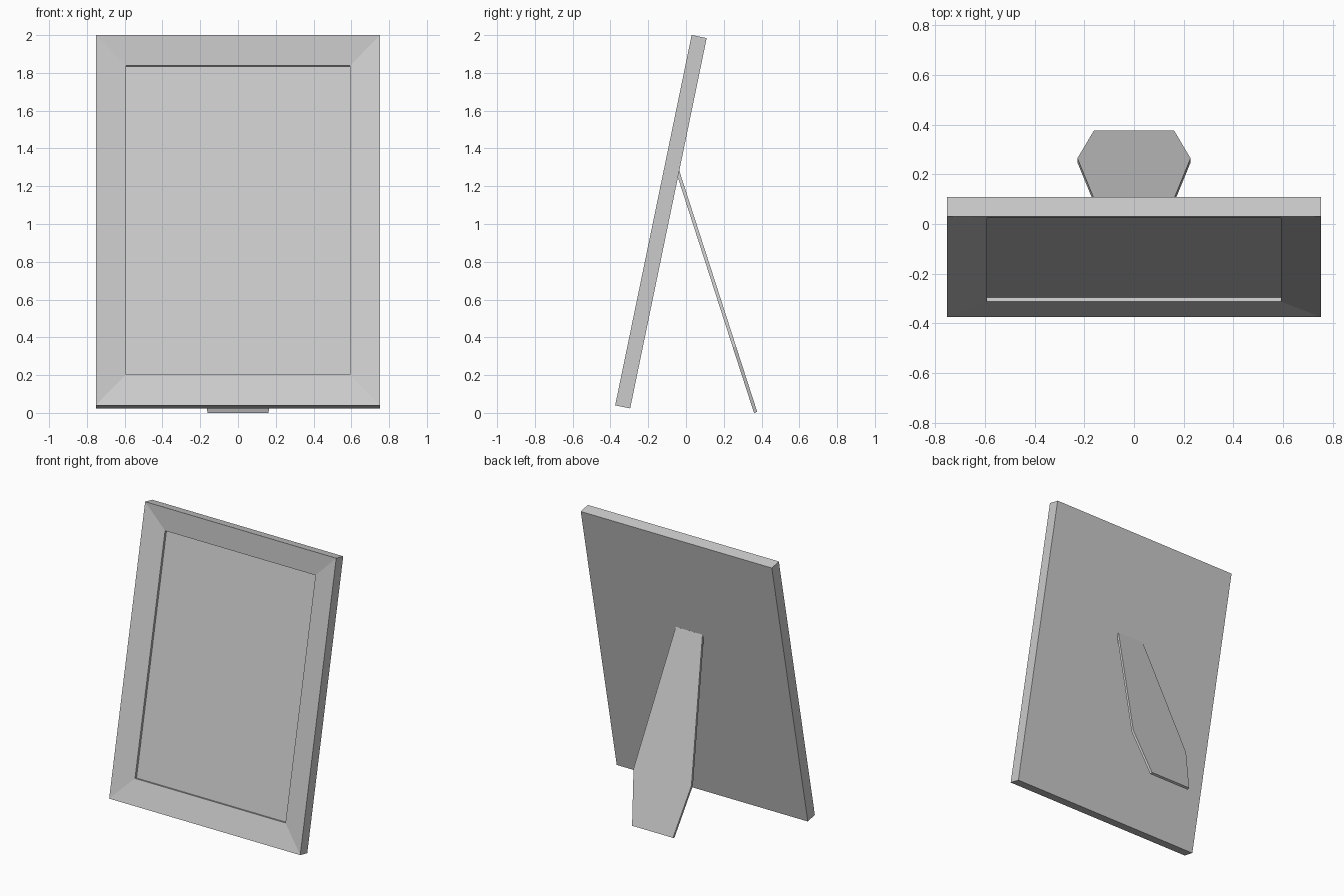
import bpy, bmesh, math
from mathutils import Matrix, Vector

if "Cube" in bpy.data.objects:
    bpy.data.objects.remove(bpy.data.objects["Cube"])


def tilted(origin, up, out):
    """Matrix whose local axes are x, 'up' and 'out' at the given origin."""
    m = Matrix((Vector((1, 0, 0)), Vector(up), Vector(out))).transposed().to_4x4()
    m.translation = origin
    return m


def loft(name, rings, matrix):
    """Closed mesh from a list of matching point rings, capped at both ends."""
    bm = bmesh.new()
    loops = [[bm.verts.new(p) for p in ring] for ring in rings]
    for a, b in zip(loops, loops[1:]):
        n = len(a)
        for i in range(n):
            j = (i + 1) % n
            bm.faces.new((a[i], a[j], b[j], b[i]))
    bm.faces.new(loops[0])
    bm.faces.new(loops[-1])
    bm.transform(matrix)
    bmesh.ops.recalc_face_normals(bm, faces=bm.faces)
    mesh = bpy.data.meshes.new(name)
    bm.to_mesh(mesh)
    bm.free()
    obj = bpy.data.objects.new(name, mesh)
    bpy.context.collection.objects.link(obj)
    return obj


# Picture frame: leaning slab, front bevelled inward, then a step to the panel
lean = math.atan2(0.405, 1.96)
s, c = math.sin(lean), math.cos(lean)


def rect(half, bottom, top, depth):
    return [(-half, bottom, depth), (half, bottom, depth),
            (half, top, depth), (-half, top, depth)]


frame_rings = [
    rect(0.753, 0.0, 2.002, 0.081),      # back
    rect(0.753, 0.0, 2.002, 0.0),        # front outer edge
    rect(0.593, 0.172, 1.842, 0.028),    # inner lip
    rect(0.593, 0.172, 1.842, 0.046),    # recessed panel
]
loft("picture_frame", frame_rings, tilted((0, -0.375, 0.04), (0, s, c), (0, c, -s)))

# Easel leg: thin tapered board hinged on the back of the frame
tilt = math.atan2(0.412, 1.275)
s, c = math.sin(tilt), math.cos(tilt)
half_outline = [(0.161, 0.0), (0.228, 0.364), (0.105, 1.34)]
outline = half_outline + [(-x, h) for x, h in reversed(half_outline)]
leg_rings = [[(x, h, d) for x, h in outline] for d in (0.0, -0.018)]
loft("easel_leg", leg_rings, tilted((0, 0.377, 0.0055), (0, -s, c), (0, c, s)))
